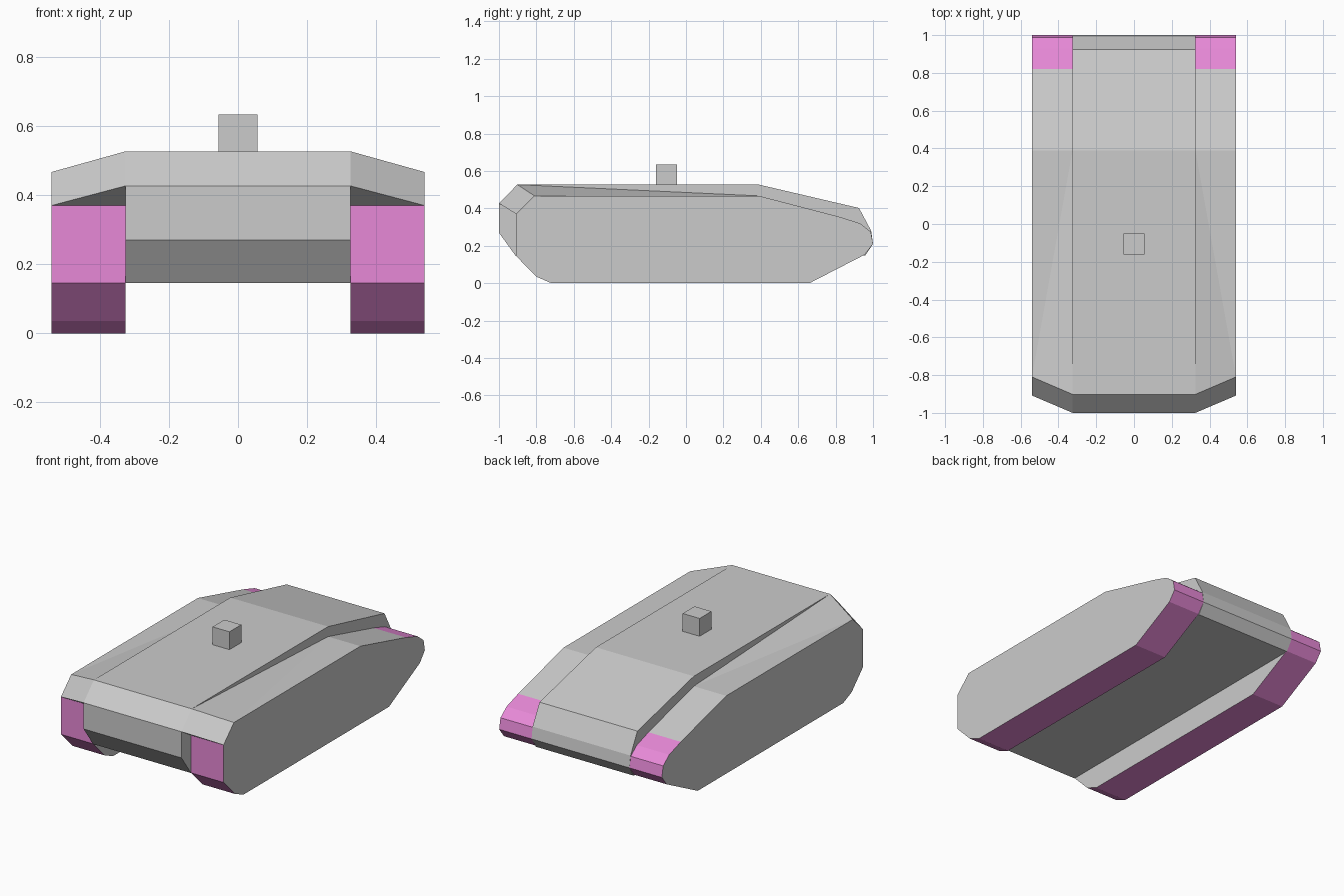
import bpy, bmesh

if "Cube" in bpy.data.objects:
    bpy.data.objects.remove(bpy.data.objects["Cube"])

pink = bpy.data.materials.new("tread_pink")
pink.diffuse_color = (0.8, 0.25, 0.68, 1)
pink.use_nodes = True
pink.node_tree.nodes["Principled BSDF"].inputs["Base Color"].default_value = pink.diffuse_color
grey = bpy.data.materials.new("hull_grey")


def loft(name, ring_a, ring_b, coloured=(), split=()):
    """Closed solid between two matching rings; edge i spans points i, i+1."""
    bm = bmesh.new()
    a = [bm.verts.new(p) for p in ring_a]
    b = [bm.verts.new(p) for p in ring_b]
    n = len(a)
    bm.faces.new(a)
    bm.faces.new(b[::-1])
    for i in range(n):
        j = (i + 1) % n
        if i in split:
            new = [bm.faces.new((a[j], a[i], b[j])), bm.faces.new((a[i], b[i], b[j]))]
        else:
            new = [bm.faces.new((a[j], a[i], b[i], b[j]))]
        for f in new:
            f.material_index = int(i in coloured)
    bmesh.ops.remove_doubles(bm, verts=bm.verts, dist=1e-5)
    bmesh.ops.recalc_face_normals(bm, faces=bm.faces)
    me = bpy.data.meshes.new(name)
    bm.to_mesh(me)
    bm.free()
    ob = bpy.data.objects.new(name, me)
    bpy.context.collection.objects.link(ob)
    if coloured:
        me.materials.append(grey)
        me.materials.append(pink)
    return ob


# Central hull: side profile (y, z) extruded across x
hull = [(-0.91, 0.145), (-1, 0.27), (-1, 0.427), (-0.902, 0.527), (0.39, 0.527),
        (0.925, 0.402), (0.99, 0.28), (1, 0.21), (0.958, 0.147)]
loft("hull", [(-0.325, y, z) for y, z in hull], [(0.325, y, z) for y, z in hull])

# Track housings: the inner edge rises at the front to meet the hull
outer = [(-0.908, 0.145), (-0.908, 0.37), (-0.908, 0.37), (-0.81, 0.467), (0.39, 0.467),
         (0.82, 0.355), (0.93, 0.32), (0.988, 0.275), (1, 0.21), (0.955, 0.152),
         (0.66, 0), (-0.72, 0), (-0.80, 0.035)]
inner = list(outer)
inner[2] = (-1, 0.427)
inner[3] = (-0.902, 0.527)
for side, label in ((-1, "left"), (1, "right")):
    loft(label + "_track", [(side * 0.54, y, z) for y, z in outer],
         [(side * 0.325, y, z) for y, z in inner],
         coloured=(0, 5, 6, 7, 8, 9, 10, 11, 12), split=(3,))

# Small turret mount block on the roof
s = 0.056
square = [(-s, -0.105 - s), (s, -0.105 - s), (s, -0.105 + s), (-s, -0.105 + s)]
loft("roof_block", [(x, y, 0.527) for x, y in square], [(x, y, 0.634) for x, y in square])
